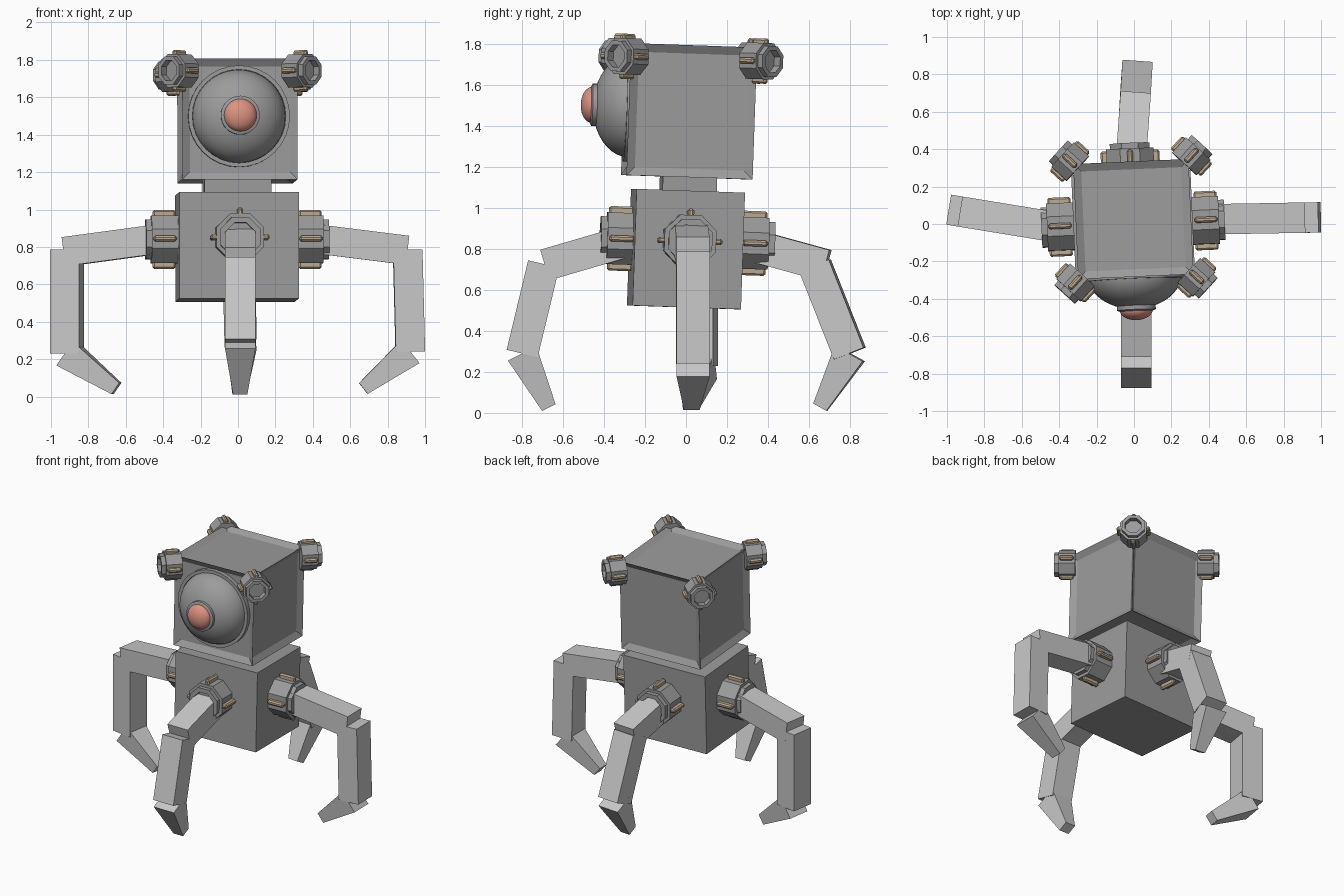
import bpy, bmesh, math
from mathutils import Matrix, Vector

if "Cube" in bpy.data.objects:
    bpy.data.objects.remove(bpy.data.objects["Cube"])


def material(name, r, g, b):
    m = bpy.data.materials.new(name)
    m.diffuse_color = (r, g, b, 1)
    m.use_nodes = True
    m.node_tree.nodes["Principled BSDF"].inputs["Base Color"].default_value = m.diffuse_color
    return m


GREY = material("mid grey", 0.33, 0.33, 0.33)
LIGHT = material("light grey", 0.58, 0.58, 0.58)
TAN = material("tan", 0.50, 0.40, 0.28)
RED = material("salmon red", 0.72, 0.29, 0.22)


def finish(bm, name, mat, matrix=Matrix(), smooth=False):
    bmesh.ops.recalc_face_normals(bm, faces=bm.faces)
    me = bpy.data.meshes.new(name)
    bm.to_mesh(me)
    bm.free()
    me.materials.append(mat)
    ob = bpy.data.objects.new(name, me)
    bpy.context.collection.objects.link(ob)
    ob.matrix_world = matrix
    if smooth:
        bpy.context.view_layer.objects.active = ob
        ob.select_set(True)
        bpy.ops.object.shade_smooth_by_angle(angle=math.radians(35))
        ob.select_set(False)
    return ob


def box(name, size, mat, matrix, inset=0, depth=0, bevel=0):
    bm = bmesh.new()
    bmesh.ops.create_cube(bm, size=1, matrix=Matrix.Diagonal((*size, 1)))
    if inset:
        bmesh.ops.inset_individual(bm, faces=bm.faces[:], thickness=inset)
        panels = [f for f in bm.faces if abs(f.calc_center_median().length
                  - max(abs(c) for c in f.calc_center_median())) < 1e-4]
        for f in panels:
            n = f.normal.copy()
            for v in f.verts:
                v.co -= n * depth
    if bevel:
        bmesh.ops.bevel(bm, geom=bm.edges[:], offset=bevel, segments=1, affect='EDGES')
    return finish(bm, name, mat, matrix)


def lathe(name, profile, sides, mat, matrix, smooth=False, twist=0):
    """Revolve (radius, height) points around local z."""
    bm = bmesh.new()
    rings = []
    for r, h in profile:
        if r == 0:
            rings.append([bm.verts.new((0, 0, h))] * sides)
        else:
            rings.append([bm.verts.new((r * math.cos(a), r * math.sin(a), h))
                          for a in (twist + math.tau * i / sides for i in range(sides))])
    for low, high in zip(rings, rings[1:]):
        for i in range(sides):
            j = (i + 1) % sides
            bm.faces.new(list(dict.fromkeys((low[i], low[j], high[j], high[i]))))
    return finish(bm, name, mat, matrix, smooth)


def aim(pos, direction):
    """Local z along direction, local x pointing sideways, local y upright."""
    z = Vector(direction).normalized()
    x = Vector((0, 0, 1)).cross(z).normalized()
    y = z.cross(x)
    return Matrix.Translation(pos) @ Matrix((x, y, z)).transposed().to_4x4()


def knob(name, r, length, matrix):
    """Eight-sided socket with a hollow end ring and four ribs."""
    tip = length + 0.03
    lathe(name, [(0, 0), (r, 0), (r, length), (r * 0.84, length), (r * 0.84, tip),
                 (r * 0.6, tip), (r * 0.6, length - 0.01), (0, length - 0.01)],
          8, GREY, matrix, twist=math.pi / 8)
    for i in range(4):
        place = Matrix.Rotation(i * math.pi / 2, 4, 'Z') @ Matrix.Translation((r * 0.97, 0, length * 0.52))
        box(f"{name}_rib_{i}", (r * 0.36, 0.03, length * 0.85), TAN, matrix @ place, bevel=0.009)


def frame(x, y, z):
    return (Matrix.Translation((x, y, z)) @ Matrix.Rotation(math.radians(2.5), 4, 'Z')
            @ Matrix.Rotation(math.radians(-2), 4, 'X'))


# Body and neck
body = frame(-0.005, 0, 0.80)
box("body", (0.638, 0.53, 0.57), GREY, body)
box("neck", (0.36, 0.265, 0.14), GREY, body @ Matrix.Translation((0, 0, 0.33)))

# Head with recessed panels
head = frame(-0.003, 0.015, 1.473)
box("head", (0.617, 0.617, 0.645), GREY, head, inset=0.058, depth=0.025)

# Eye: collar, dome, iris ring and pupil
eye = head @ aim((-0.005, -0.27, 0.015), (0, -1, 0))
lathe("eye_collar", [(0, 0), (0.272, 0), (0.272, 0.045), (0.25, 0.045), (0.25, 0.03), (0, 0.03)],
      32, GREY, eye, True)
steps = [i * math.pi / 20 for i in range(10)]
lathe("eye_dome", [(0.25 * math.cos(a), 0.02 + 0.18 * math.sin(a)) for a in steps] + [(0, 0.20)],
      40, GREY, eye, True)
lathe("iris_ring", [(0, 0.15), (0.104, 0.15), (0.104, 0.205), (0.09, 0.212), (0, 0.212)],
      32, GREY, eye, True)
lathe("pupil", [(0.088 * math.cos(a), 0.205 + 0.055 * math.sin(a)) for a in steps] + [(0, 0.26)],
      32, RED, eye, True)

# Corner knobs on the head
for i, (sx, sy) in enumerate([(-1, -1), (1, -1), (1, 1), (-1, 1)]):
    knob(f"head_knob_{i}", 0.096, 0.11, head @ aim((sx * 0.285, sy * 0.285, 0.257), (sx, sy, 0)))

# Shoulder sockets on the body
for name, pos, d in [("right", (0.315, 0, 0.04), (1, 0, 0)), ("left", (-0.315, 0, 0.04), (-1, 0, 0)),
                     ("front", (0, -0.245, 0.04), (0, -1, 0)), ("back", (0, 0.255, 0.04), (0, 1, 0))]:
    knob(name + "_shoulder", 0.137, 0.145, body @ aim(pos, d))


def segment(name, a, b, side, end_scale=1.0):
    """Square bar from a to b, optionally tapered."""
    a, b = Vector(a), Vector(b)
    up = (b - a).normalized().cross(side).normalized()
    bm = bmesh.new()
    ends = []
    for p, s in ((a, 0.078), (b, 0.078 * end_scale)):
        ends.append([bm.verts.new(p + side * s * 1.04 * u + up * s * v)
                     for u, v in ((-1, -1), (1, -1), (1, 1), (-1, 1))])
    bm.faces.new(ends[0])
    bm.faces.new(ends[1])
    for i in range(4):
        j = (i + 1) % 4
        bm.faces.new((ends[0][i], ends[0][j], ends[1][j], ends[1][i]))
    finish(bm, name, LIGHT)


# Legs: shoulder, elbow end, shin top, ankle, foot tip
legs = {
    "right": [(0.40, 0.025, 0.845), (0.905, 0.034, 0.782), (0.907, 0.034, 0.785),
              (0.921, 0.034, 0.24), (0.67, 0.028, 0.043)],
    "left": [(-0.40, -0.02, 0.845), (-0.92, 0.065, 0.775), (-0.914, 0.064, 0.785),
             (-0.914, 0.064, 0.23), (-0.65, 0.02, 0.043)],
    "front": [(0.012, -0.32, 0.83), (0.012, -0.69, 0.722), (0.012, -0.695, 0.727),
              (0.012, -0.80, 0.29), (0.012, -0.67, 0.026)],
    "back": [(-0.018, 0.32, 0.82), (0.008, 0.685, 0.72), (0.004, 0.63, 0.72),
             (0.014, 0.80, 0.29), (0.006, 0.656, 0.028)],
}
for name, (a, b, c, d, e) in legs.items():
    run = Vector(b) - Vector(a)
    side = Vector((-run.y, run.x, 0)).normalized()
    segment(name + "_upper_leg", a, b, side)
    segment(name + "_shin", c, d, side)
    segment(name + "_foot", d, e, side, 0.47)
